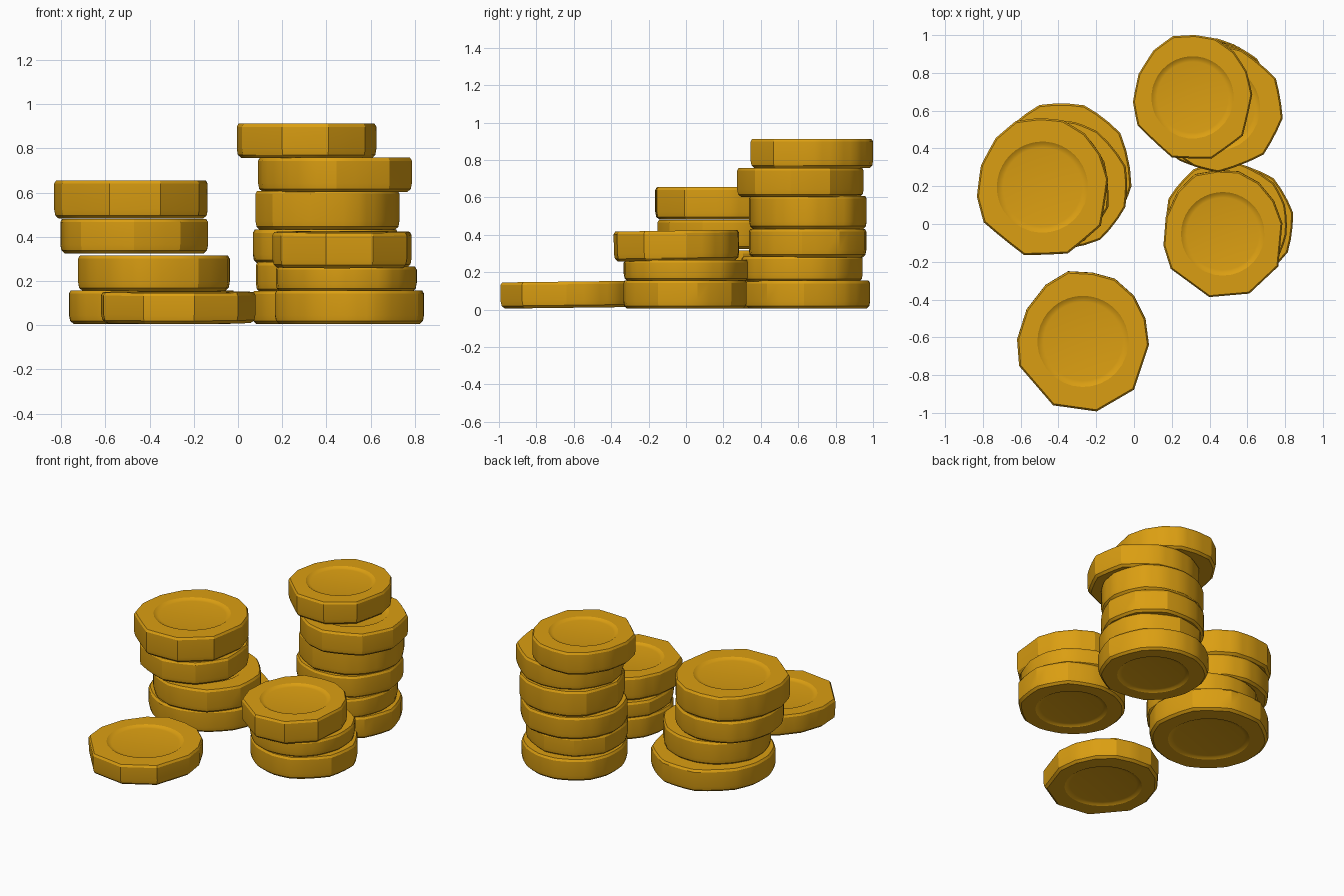
import bpy, bmesh, math
from mathutils import Vector, Matrix

if "Cube" in bpy.data.objects:
    bpy.data.objects.remove(bpy.data.objects["Cube"])

gold = bpy.data.materials.new("mustard gold")
gold.diffuse_color = (0.71, 0.345, 0.006, 1)
gold.use_nodes = True
gold.node_tree.nodes["Principled BSDF"].inputs["Base Color"].default_value = gold.diffuse_color

# Hand-hewn coin outline (unit radius): wide facets at the front, finer at the back
CORNERS = [(-.97, .03), (-.94, -.36), (-.44, -.94), (.2, -1.03), (.75, -.71), (.97, -.05),
           (.92, .33), (.75, .67), (.47, .92), (.14, 1.01), (-.22, 1.03), (-.55, .83), (-.83, .47)]
SUB = 3


def outline(roundness):
    pts = []
    for i, c in enumerate(CORNERS):
        a, b = Vector(c), Vector(CORNERS[(i + 1) % len(CORNERS)])
        for k in range(SUB):
            p = a.lerp(b, k / SUB)
            pts.append(p.lerp(p.normalized(), roundness))
    return pts


def coin(name, x, y, z0, z1, r, turn=0, roundness=0.0, tilt=0.0):
    pts = outline(roundness)
    h = z1 - z0
    # (scale, height, circular?) rings from bottom recess, around the rim, to top recess
    rings = [(.58, .012, True), (.63, .009, True), (.67, 0, True),
             (.94, 0, False), (.985, .014, False), (1, .04, False),
             (1, h - .014, False), (.975, h, False),
             (.67, h, True), (.63, h - .009, True), (.58, h - .012, True)]
    bm = bmesh.new()
    loops = []
    for s, z, circular in rings:
        loops.append([bm.verts.new(((p.normalized() if circular else p) * s * r).to_3d()
                                   + Vector((0, 0, z))) for p in pts])
    n = len(pts)
    for lo, hi in zip(loops, loops[1:]):
        for i in range(n):
            j = (i + 1) % n
            bm.faces.new((lo[i], lo[j], hi[j], hi[i]))
    bm.faces.new(loops[0][::-1])
    bm.faces.new(loops[-1])
    bmesh.ops.recalc_face_normals(bm, faces=bm.faces[:])
    bm.transform(Matrix.Rotation(math.radians(tilt), 4, 'X')
                 @ Matrix.Rotation(math.radians(turn), 4, 'Z'))
    me = bpy.data.meshes.new(name)
    bm.to_mesh(me)
    bm.free()
    me.materials.append(gold)
    ob = bpy.data.objects.new(name, me)
    ob.location = (x, y, z0)
    bpy.context.collection.objects.link(ob)
    bpy.ops.object.select_all(action='DESELECT')
    ob.select_set(True)
    bpy.context.view_layer.objects.active = ob
    bpy.ops.object.shade_smooth_by_angle(angle=math.radians(25))


# Each stack from the ground up: x, y, bottom, top, radius, turn, roundness, tilt
stacks = {
    "left_stack_coin": [
        (-.39, .26, .005, .158, .38, 150, .5, 0),
        (-.38, .205, .155, .315, .345, 60, .5, 0),
        (-.47, .20, .325, .48, .345, 25, .4, 0),
        (-.485, .195, .482, .655, .36, 10, .1, 0)],
    "back_stack_coin": [
        (.39, .65, .005, .155, .335, 40, .5, 0),
        (.39, .62, .15, .285, .32, 200, .5, 0),
        (.395, .65, .28, .432, .325, 110, .5, 0),
        (.405, .655, .432, .608, .32, 300, .4, 0),
        (.44, .615, .603, .758, .34, 70, .3, 0),
        (.31, .67, .757, .912, .325, 6, .1, 0)],
    "right_stack_coin": [
        (.505, -.005, .005, .157, .335, 90, .5, 0),
        (.49, 0, .152, .265, .33, 200, .5, 0),
        (.47, -.05, .262, .422, .33, 13, 0, .8)],
    "front_loose_coin": [
        (-.27, -.62, .01, .15, .36, 0, 0, .7)],
}
for name, coins in stacks.items():
    for i, c in enumerate(coins, 1):
        coin(f"{name}_{i}", *c)
